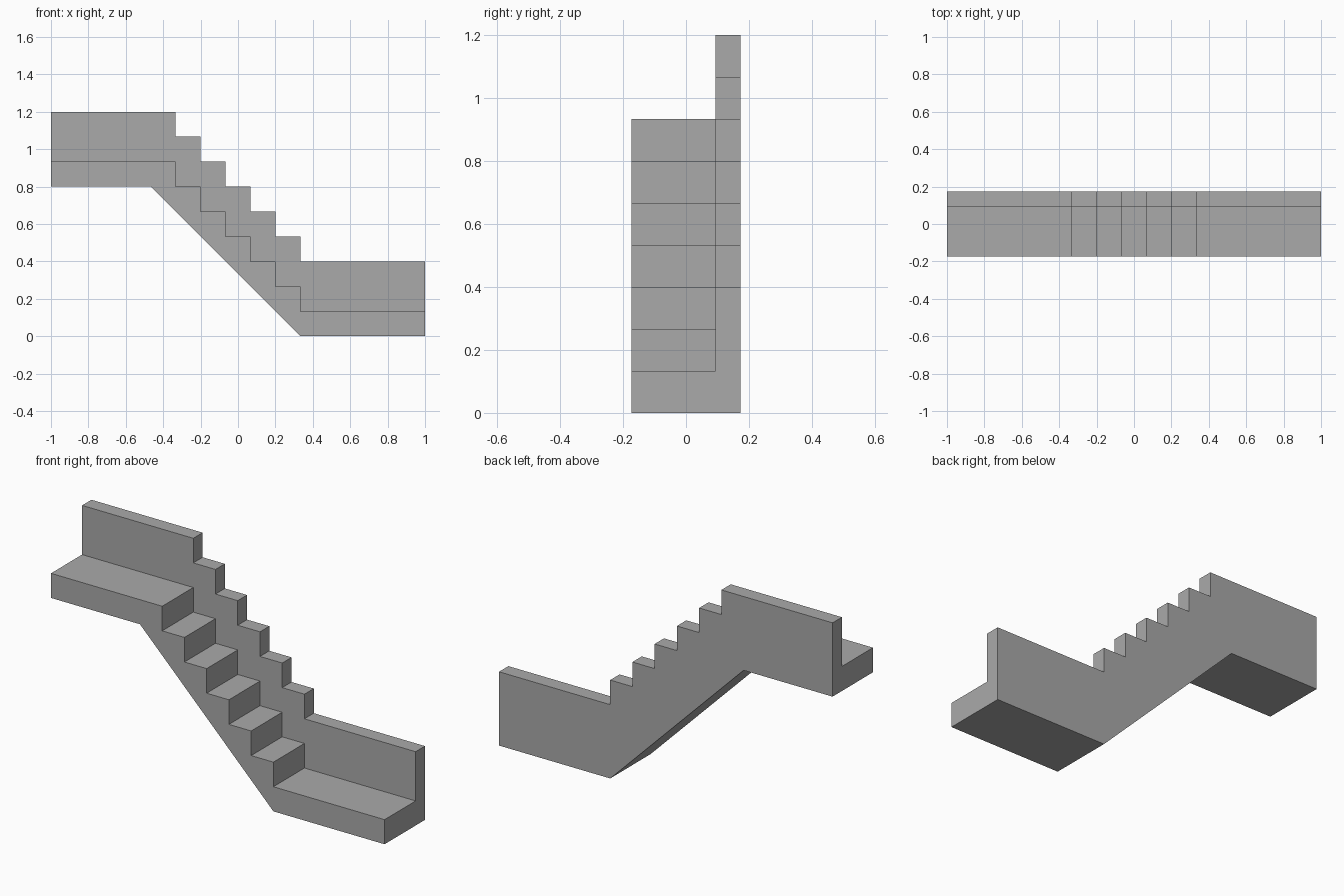
import bpy
import bmesh

cube = bpy.data.objects.get("Cube")
if cube:
    bpy.data.objects.remove(cube, do_unlink=True)

STEP = 2 / 15            # rise and run of one step
COUNT = 6                # risers in the flight
FRONT, INNER, BACK = -0.173, 0.093, 0.173
SLAB_TOP, WALL_TOP = 7 * STEP, 9 * STEP


def stepped_line(top):
    """Outline running down from the upper landing to the lower one."""
    points = [(-1, top)]
    for i in range(COUNT):
        x = -1 / 3 + i * STEP
        points += [(x, top - i * STEP), (x, top - (i + 1) * STEP)]
    return points + [(1, top - COUNT * STEP)]


treads = stepped_line(SLAB_TOP)
coping = stepped_line(WALL_TOP)
soffit = [(1, 0), (1 / 3, 0), (1 / 3 - COUNT * STEP, 0.8), (-1, 0.8)]

bm = bmesh.new()


def face(points):
    bm.faces.new([bm.verts.new(p) for p in points])


def flat(outline, y):
    face([(x, y, z) for x, z in outline])


def strip(line, y0, y1):
    for (xa, za), (xb, zb) in zip(line, line[1:]):
        face([(xa, y0, za), (xb, y0, zb), (xb, y1, zb), (xa, y1, za)])


# Steps and landings, wall faces, and undersides
flat(treads + soffit, FRONT)
strip(treads, FRONT, INNER)
flat(coping + treads[::-1], INNER)
strip(coping, INNER, BACK)
flat(coping + soffit, BACK)
strip(soffit, FRONT, BACK)

# L-shaped ends
for x, bottom, tread, top in ((-1, 0.8, SLAB_TOP, WALL_TOP),
                              (1, 0, STEP, 3 * STEP)):
    face([(x, FRONT, bottom), (x, BACK, bottom), (x, BACK, top),
          (x, INNER, top), (x, INNER, tread), (x, FRONT, tread)])

bmesh.ops.remove_doubles(bm, verts=bm.verts, dist=0.0001)
bmesh.ops.recalc_face_normals(bm, faces=bm.faces)

mesh = bpy.data.meshes.new("staircase_with_wall")
bm.to_mesh(mesh)
bm.free()
staircase = bpy.data.objects.new("staircase_with_wall", mesh)
bpy.context.collection.objects.link(staircase)

# Plain grey
grey = (0.4, 0.4, 0.4, 1)
material = bpy.data.materials.new("plain_grey")
material.use_nodes = True
material.diffuse_color = grey
material.node_tree.nodes["Principled BSDF"].inputs["Base Color"].default_value = grey
mesh.materials.append(material)
